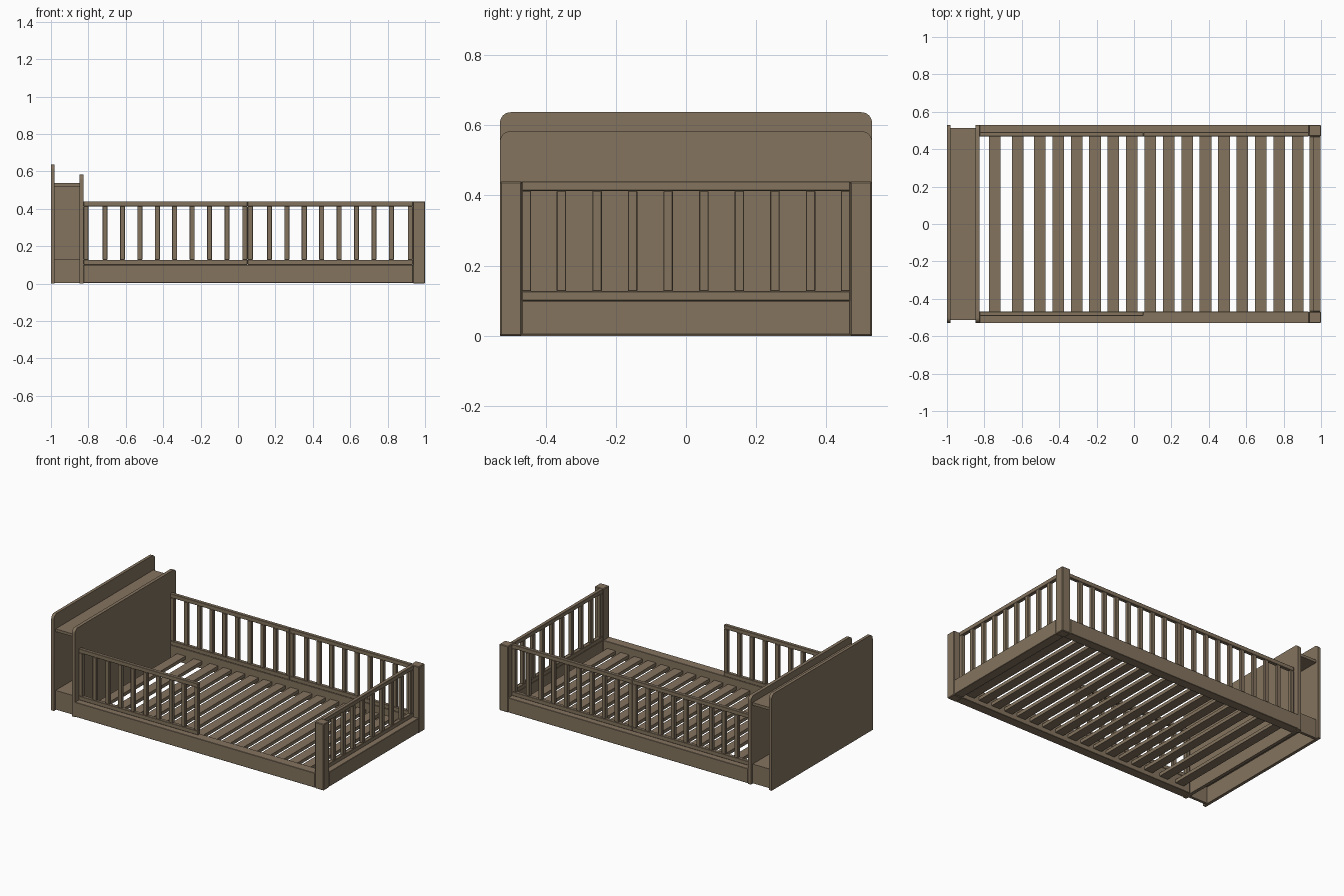
import bpy, bmesh, math

cube = bpy.data.objects.get("Cube")
if cube:
    bpy.data.objects.remove(cube, do_unlink=True)

WOOD = (0.231, 0.174, 0.114, 1.0)
wood = bpy.data.materials.new("brown wood")
wood.use_nodes = True
wood.diffuse_color = WOOD
wood.node_tree.nodes["Principled BSDF"].inputs["Base Color"].default_value = WOOD


def finish(name, bm):
    bmesh.ops.recalc_face_normals(bm, faces=bm.faces)
    mesh = bpy.data.meshes.new(name)
    bm.to_mesh(mesh)
    bm.free()
    mesh.materials.append(wood)
    obj = bpy.data.objects.new(name, mesh)
    bpy.context.collection.objects.link(obj)
    return obj


def board(name, xs, ys, zs, bevel=0.002):
    """Box between the given limits, with softened edges."""
    bm = bmesh.new()
    bmesh.ops.create_cube(bm, size=1)
    for v in bm.verts:
        for i, (lo, hi) in enumerate((xs, ys, zs)):
            v.co[i] = lo if v.co[i] < 0 else hi
    obj = finish(name, bm)
    if bevel:
        mod = obj.modifiers.new("soft edges", 'BEVEL')
        mod.width = bevel
        mod.segments = 1
    return obj


def rounded_panel(name, x0, x1, half, top, radius=0.03, steps=8):
    """Upright panel across the bed with rounded upper corners."""
    arc = [math.pi / 2 * i / steps for i in range(steps + 1)]
    right = [(half - radius + radius * math.cos(a), top - radius + radius * math.sin(a)) for a in arc]
    outline = [(half, 0)] + right + [(-y, z) for y, z in reversed(right)] + [(-half, 0)]
    bm = bmesh.new()
    face = bm.faces.new([bm.verts.new((x0, y, z)) for y, z in outline])
    ext = bmesh.ops.extrude_face_region(bm, geom=[face])
    bmesh.ops.translate(bm, vec=(x1 - x0, 0, 0),
                        verts=[g for g in ext["geom"] if isinstance(g, bmesh.types.BMVert)])
    obj = finish(name, bm)
    for p in obj.data.polygons:
        p.use_smooth = len(p.vertices) == 4
    obj.data.set_sharp_from_angle(angle=math.radians(30))
    return obj


RAIL_TOP, GUARD_TOP, BAR = 0.10, 0.44, 0.027
HALF, INNER, GUARD_OUT = 0.53, 0.468, 0.491


def guard(name, axis, start, end, depth, first, last, count):
    """Railing along x or y: two rails, two stiles and evenly spaced bars."""
    def part(label, along, zs):
        xs, ys = (along, depth) if axis == "x" else (depth, along)
        board(f"{name}_{label}", xs, ys, zs)
    low, high = RAIL_TOP + BAR, GUARD_TOP - BAR
    part("bottom_rail", (start, end), (RAIL_TOP, low))
    part("top_rail", (start, end), (high, GUARD_TOP))
    part("start_stile", (start, start + BAR), (low, high))
    part("end_stile", (end - BAR, end), (low, high))
    for i in range(count):
        c = first + (last - first) * i / (count - 1)
        part(f"bar_{i + 1}", (c - BAR / 2, c + BAR / 2), (low, high))


# Headboard: two upright panels with an open shelf unit between
rounded_panel("headboard_back_panel", -1.0, -0.98, HALF, 0.637)
rounded_panel("headboard_front_panel", -0.848, -0.826, HALF, 0.583)
cavity = (-0.98, -0.848)
board("headboard_top_shelf", cavity, (-0.512, 0.512), (0.52, 0.538), 0)
board("headboard_bottom_shelf", cavity, (-0.512, 0.512), (0.112, 0.13), 0)
for side, s in (("left", 1), ("right", -1)):
    y = sorted((s * 0.494, s * 0.512))
    board(f"headboard_{side}_base", cavity, y, (0.003, 0.112), 0)
    y = sorted((s * 0.165, s * 0.183))
    board(f"headboard_{side}_divider", cavity, y, (0.13, 0.52), 0)

# Bed frame
for side, s in (("back", 1), ("front", -1)):
    y = sorted((s * INNER, s * HALF))
    board(f"{side}_side_rail", (-0.826, 0.935), y, (0.003, RAIL_TOP))
    board(f"{side}_foot_post", (0.935, 1.0), y, (0, GUARD_TOP), 0.004)
board("foot_rail", (0.937, 0.998), (-INNER, INNER), (0.003, RAIL_TOP))

# Guard railings: full length at the back, half length at the front
guard("back_guard_head", "x", -0.826, 0.05, (INNER, GUARD_OUT), -0.711, -0.059, 8)
guard("back_guard_foot", "x", 0.052, 0.935, (INNER, GUARD_OUT), 0.168, 0.82, 8)
guard("front_guard", "x", -0.826, 0.05, (-GUARD_OUT, -INNER), -0.711, -0.059, 8)
guard("foot_guard", "y", -INNER, INNER, (0.937, 0.961), -0.355, 0.355, 8)

# Slats
slats = [-0.745, -0.622] + [-0.504 + 0.0985 * i for i in range(15)]
for i, x in enumerate(slats):
    board(f"slat_{i + 1}", (x - 0.031, x + 0.031), (-INNER, INNER), (0.032, 0.054), 0)
